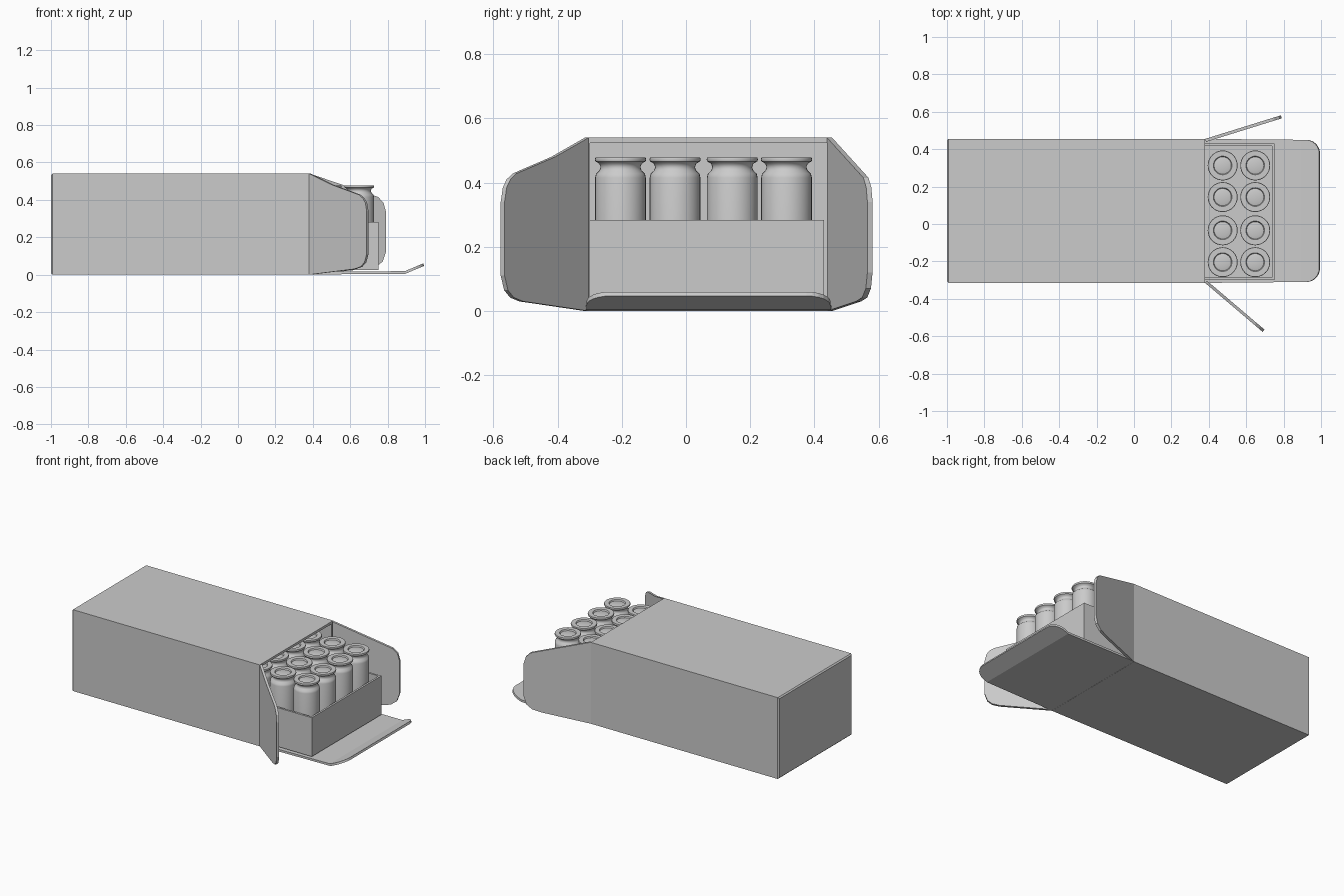
import bpy, bmesh, math
from mathutils import Vector

if "Cube" in bpy.data.objects:
    bpy.data.objects.remove(bpy.data.objects["Cube"])

grey = bpy.data.materials.new("card grey")
grey.diffuse_color = (0.6, 0.6, 0.6, 1)
grey.use_nodes = True
grey.node_tree.nodes["Principled BSDF"].inputs["Base Color"].default_value = grey.diffuse_color


def finish(name, bm):
    me = bpy.data.meshes.new(name)
    bmesh.ops.recalc_face_normals(bm, faces=bm.faces)
    bm.to_mesh(me)
    bm.free()
    me.materials.append(grey)
    ob = bpy.data.objects.new(name, me)
    bpy.context.collection.objects.link(ob)
    return ob


def open_box(name, lo, hi, open_dir, wall, bevel_back=0):
    """Thin-walled box without the side that faces open_dir."""
    bm = bmesh.new()
    bmesh.ops.create_cube(bm, size=1)
    lo, hi = Vector(lo), Vector(hi)
    for v in bm.verts:
        v.co = Vector([lo[i] + (v.co[i] + 0.5) * (hi[i] - lo[i]) for i in range(3)])
    bm.normal_update()
    if bevel_back:
        back = [e for e in bm.edges if all(v.co.x < lo.x + 1e-4 for v in e.verts)]
        bmesh.ops.bevel(bm, geom=back, offset=bevel_back, segments=1, affect='EDGES')
        bm.normal_update()
    bmesh.ops.delete(bm, geom=[f for f in bm.faces if f.normal.dot(Vector(open_dir)) > 0.9],
                     context='FACES_ONLY')
    me = finish(name, bm)
    m = me.modifiers.new("wall", 'SOLIDIFY')
    m.thickness, m.offset, m.use_even_offset = wall, -1, True
    return me


def plate(name, points, origin, u, v, thick):
    """Outline in the u, v plane, extruded along thick."""
    bm = bmesh.new()
    o, u, v, t = Vector(origin), Vector(u), Vector(v), Vector(thick)
    f = bm.faces.new([bm.verts.new(o + u * a + v * b) for a, b in points])
    ext = bmesh.ops.extrude_face_region(bm, geom=[f])
    new = [g for g in ext['geom'] if isinstance(g, bmesh.types.BMVert)]
    bmesh.ops.translate(bm, verts=new, vec=t)
    return finish(name, bm)


# Sleeve and sliding tray
open_box("sleeve", (-1, -0.315, 0), (0.38, 0.455, 0.54), (1, 0, 0), 0.016, 0.008)
open_box("tray", (-0.51, -0.3, 0.025), (0.752, 0.43, 0.283), (0, 0, 1), 0.013)

# Side flaps: outline as (fraction of length, height)
front = [(0, 0), (0.78, 0.03), (0.89, 0.042), (0.96, 0.065), (1, 0.11), (1, 0.34),
         (0.975, 0.385), (0.93, 0.41), (0.86, 0.428), (0.4, 0.48), (0, 0.54)]
rear = [(0, 0), (0.72, 0.03), (0.87, 0.042), (0.96, 0.07), (1, 0.12), (1, 0.34),
        (0.97, 0.385), (0.9, 0.415), (0, 0.54)]
plate("front_flap", front, (0.38, -0.315, 0), (0.308, -0.262, 0), (0, 0, 1), (0.01, 0.012, 0))
plate("rear_flap", rear, (0.38, 0.455, 0), (0.405, 0.126, 0), (0, 0, 1), (0.005, -0.016, 0))

# Bottom flap and its turned-up rounded lip
plate("bottom_flap", [(0, -0.315), (1, -0.31), (1, 0.45), (0, 0.455)],
      (0.38, 0, 0.001), (0.515, 0, 0.004), (0, 1, 0), (0, 0, 0.014))
lip = [(0, -0.31)]
for cy, a0 in ((-0.235, -90), (0.375, 0)):
    for i in range(7):
        a = math.radians(a0 + 15 * i)
        lip.append((0.28 + 0.72 * math.cos(a), cy + 0.075 * math.sin(a)))
lip.append((0, 0.45))
plate("bottom_lip", lip, (0.895, 0, 0.005), (0.1, 0, 0.042), (0, 1, 0), (-0.005, 0, 0.013))

# Vial: lathed profile with neck, rim and shallow stopper
profile = [(0.07, 0.038), (0.079, 0.048), (0.079, 0.415), (0.076, 0.428), (0.066, 0.437),
           (0.062, 0.448), (0.066, 0.459), (0.078, 0.466), (0.08, 0.472), (0.078, 0.478),
           (0.05, 0.478), (0.046, 0.47), (0.03, 0.474)]
N = 32
bm = bmesh.new()
rings = [[bm.verts.new((r * math.cos(2 * math.pi * i / N), r * math.sin(2 * math.pi * i / N), z))
          for i in range(N)] for r, z in profile]
for a, b in zip(rings, rings[1:]):
    for i in range(N):
        bm.faces.new((a[i], a[(i + 1) % N], b[(i + 1) % N], b[i]))
bm.faces.new(rings[0][::-1])
bm.faces.new(rings[-1])
vial = finish("vial", bm)
bpy.context.view_layer.objects.active = vial
vial.select_set(True)
bpy.ops.object.shade_smooth_by_angle(angle=math.radians(40))

# Rows of vials filling the tray
for c in range(7):
    for r, y in enumerate((-0.204, -0.034, 0.144, 0.313)):
        ob = vial if c == r == 0 else vial.copy()
        if ob is not vial:
            bpy.context.collection.objects.link(ob)
        ob.location = (0.648 - 0.174 * c, y, 0)
